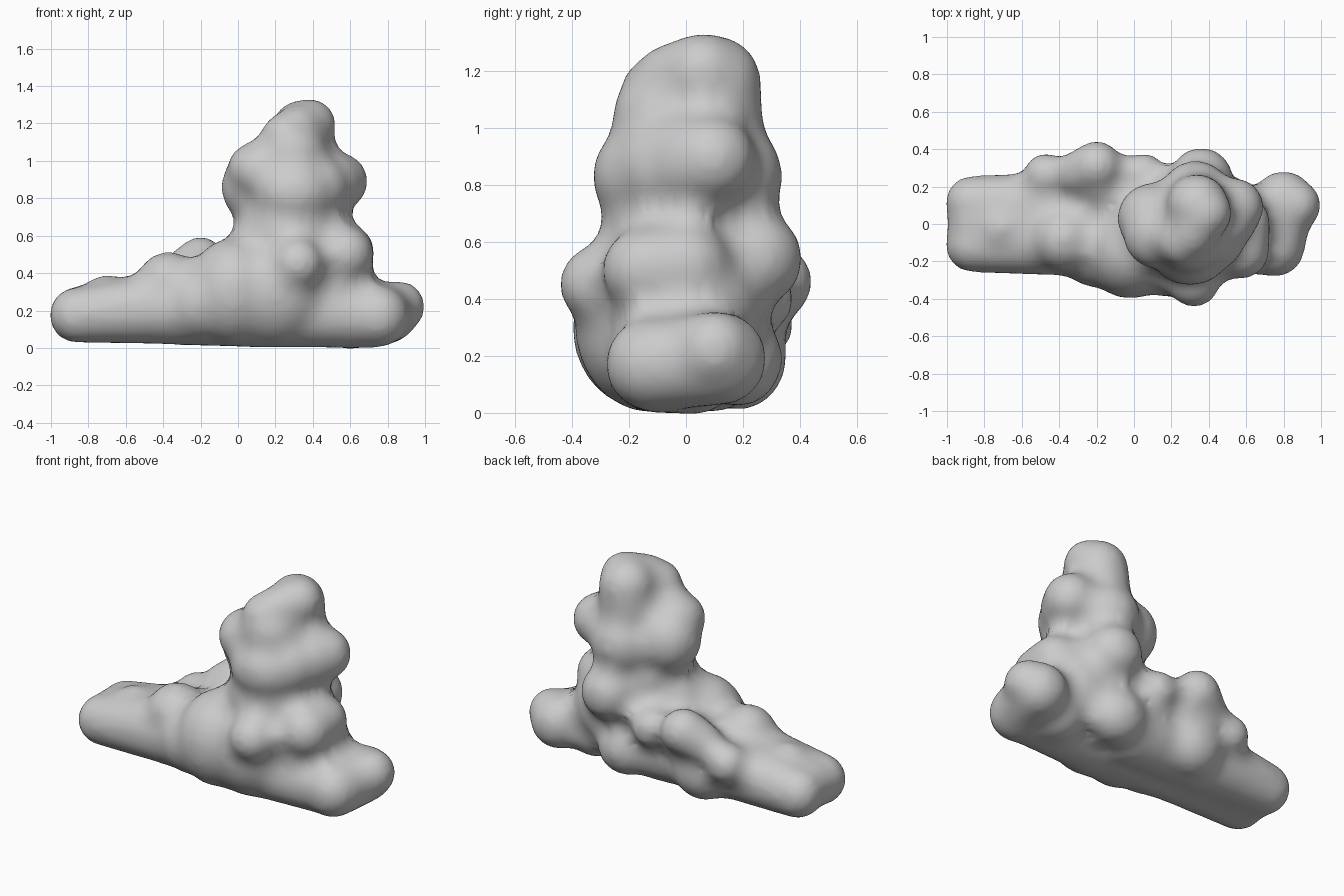
import bpy
import bmesh
from mathutils import Matrix, Vector

cube = bpy.data.objects.get("Cube")
if cube:
    bpy.data.objects.remove(cube, do_unlink=True)

grey = bpy.data.materials.new("plain grey")
grey.use_nodes = True
colour = (0.6, 0.6, 0.6, 1)
grey.diffuse_color = colour
grey.node_tree.nodes["Principled BSDF"].inputs["Base Color"].default_value = colour

bm = bmesh.new()
swell = .04  # lumps are swollen before fusing, then the skin is drawn back in


def lump(centre, width, depth=None, height=None):
    """Add one rounded lump; depth and height default to the width radius."""
    radii = Vector((width, depth or width, height or width))
    radii += Vector.Fill(len(radii), swell + .01)
    matrix = Matrix.LocRotScale(Vector(centre), None, radii)
    bmesh.ops.create_icosphere(bm, subdivisions=4, radius=1, matrix=matrix)


def roll(start, end, first_radius, last_radius, steps=6):
    """Add a run of overlapping lumps that reads as one rounded roll."""
    for step in range(steps + 1):
        t = step / steps
        radius = first_radius + (last_radius - first_radius) * t
        lump(Vector(start).lerp(Vector(end), t), radius)


# Long low tail: parallel rolls with a filled middle
for side in (-1, 1):
    roll((-.86, side * .11, .175), (-.5, side * .09, .205), .14, .175)
    roll((-.5, side * .09, .205), (.1, side * .08, .21), .175, .2)
roll((-.85, 0, .18), (-.1, 0, .25), .14, .22)
lump((-.7, -.02, .23), .15)
lump((-.37, -.08, .34), .165)
lump((-.2, -.13, .24), .2)

# Broad belly and its front swelling
lump((-.02, -.14, .3), .24, .25, .28)
lump((.2, -.12, .3), .29, .26, .29)
lump((.11, -.02, .47), .2)
roll((.15, 0, .36), (.45, 0, .36), .26, .26)
roll((.1, -.12, .2), (.7, -.09, .17), .19, .165)

# Back ridge with protruding knobs above a low bulge
roll((-.2, .31, .46), (-.3, .27, .4), .125, .11)
lump((-.47, .26, .31), .11)
lump((-.17, .22, .38), .14)
lump((-.26, .19, .2), .18, .155, .18)
lump((.05, .26, .4), .11)
lump((.28, .18, .19), .17, .15, .16)

# Broad foot with a raised back corner
roll((.75, -.12, .17), (.8, .12, .19), .155, .155)
lump((.86, .1, .22), .13)
lump((.6, .02, .17), .17)

# Shoulders, front bump and back bump
roll((.57, -.14, .5), (.57, 0, .51), .145, .15)
roll((.33, -.2, .46), (.57, -.14, .49), .115, .12)
lump((.32, -.305, .45), .13)
lump((.36, .24, .54), .16)

# Waist and head mass
lump((.28, -.02, .62), .27, .27, .2)
lump((.3, -.09, .83), .23, .23, .2)
lump((.33, .13, .83), .19, .2, .2)
lump((.1, .03, .86), .18, .18, .19)
lump((.12, -.05, .95), .17, .18, .15)
lump((.41, -.07, .86), .175)
roll((.54, .09, .89), (.48, .03, .88), .145, .17)

# Leaning crown, longer from front to back
roll((.29, -.07, 1.03), (.26, -.09, 1.12), .18, .13)
roll((.33, .1, 1.03), (.34, .1, 1.16), .16, .155)
roll((.31, -.05, 1.16), (.38, .06, 1.19), .125, .135)

mesh = bpy.data.meshes.new("billow")
bm.to_mesh(mesh)
bm.free()
billow = bpy.data.objects.new("billowing_mass", mesh)
bpy.context.collection.objects.link(billow)

# Fuse the lumps into one skin, round the creases, then draw the skin in
remesh = billow.modifiers.new("fuse", "REMESH")
remesh.mode = "VOXEL"
remesh.voxel_size = .025
soften = billow.modifiers.new("soften", "SMOOTH")
soften.factor = .5
soften.iterations = 14
draw_in = billow.modifiers.new("draw in", "DISPLACE")
draw_in.mid_level = 0
draw_in.strength = -swell
relax = billow.modifiers.new("relax", "SMOOTH")
relax.factor = .5
relax.iterations = 4
graph = bpy.context.evaluated_depsgraph_get()
skin = bpy.data.meshes.new_from_object(billow.evaluated_get(graph))
billow.modifiers.clear()
billow.data = skin

skin.materials.clear()
skin.materials.append(grey)
for face in skin.polygons:
    face.use_smooth = True
    face.material_index = 0
